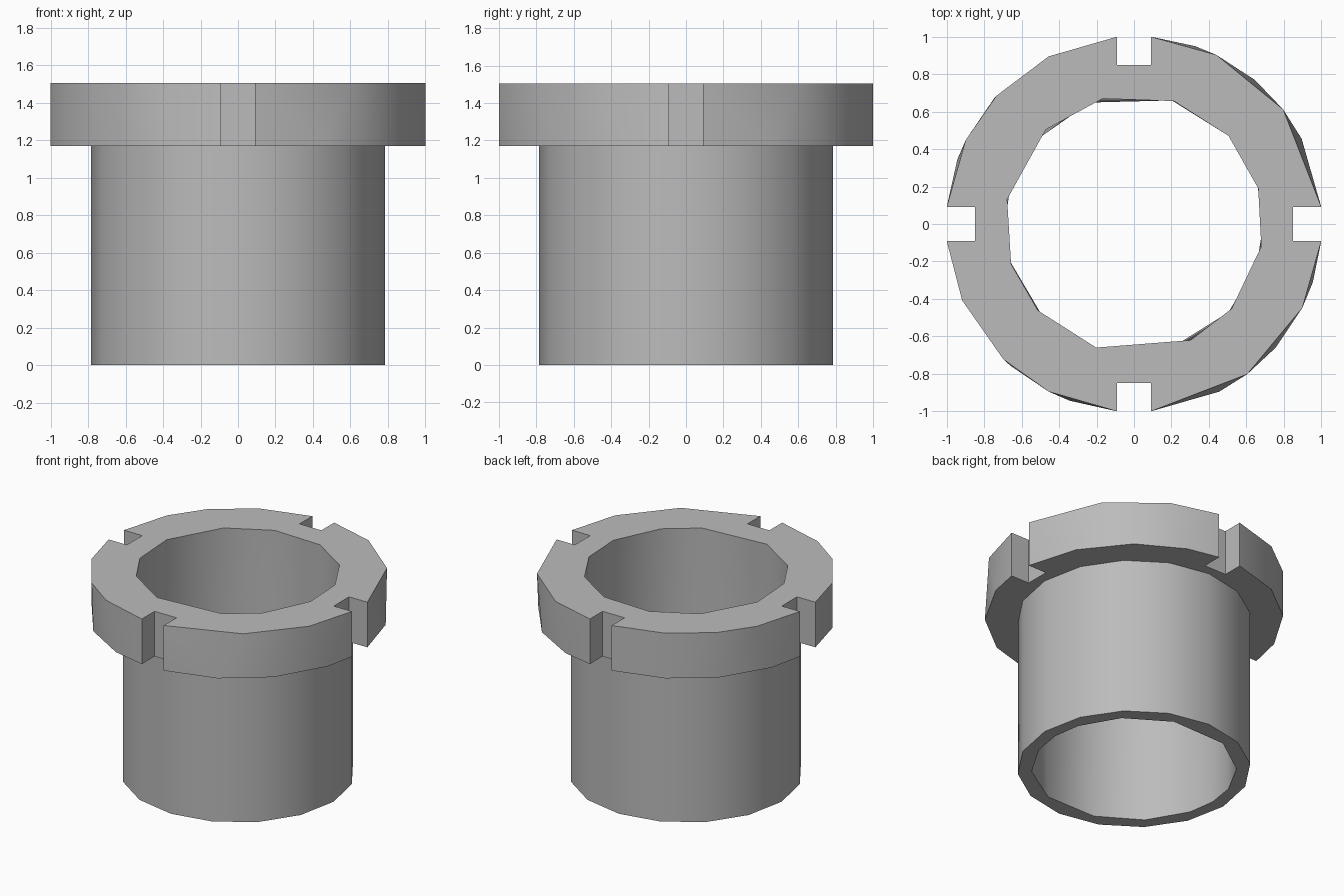
import bpy, bmesh
from math import cos, sin, radians

cube = bpy.data.objects.get("Cube")
if cube:
    bpy.data.objects.remove(cube, do_unlink=True)

FLANGE_R, TUBE_R, BORE_R = 1.004, 0.785, 0.69
FLANGE_Z, TOP_Z = 1.17, 1.505
SLOT_HALF, SLOT_FLOOR, SLOT_ANGLE = 0.09, 0.85, 5.15

bm = bmesh.new()


def ring(angles, radius, z):
    """Closed ring as (angle, vertex) pairs."""
    return [(a, bm.verts.new((radius * cos(radians(a)), radius * sin(radians(a)), z)))
            for a in angles]


def slotted_ring(angles, z):
    """Flange outline with four square slots cut into the rim."""
    points = [(a, FLANGE_R * cos(radians(a)), FLANGE_R * sin(radians(a))) for a in angles]
    for turn in range(0, 360, 90):
        c, s = cos(radians(turn)), sin(radians(turn))
        rim = FLANGE_R * cos(radians(SLOT_ANGLE))
        for side in (-1, 1):
            for key, depth in ((SLOT_ANGLE, rim), (SLOT_ANGLE / 2, SLOT_FLOOR)):
                y = side * SLOT_HALF
                points.append((turn + side * key, depth * c - y * s, depth * s + y * c))
    return [(a, bm.verts.new((x, y, z))) for a, x, y in sorted(points)]


def wall(low, high):
    """Join two rings by angle, with quads where their corners line up."""
    def at(r, i):
        return r[i % len(r)][0] + 360 * (i // len(r)), r[i % len(r)][1]
    i = j = 0
    while i < len(low) or j < len(high):
        a, b = at(low, i + 1)[0], at(high, j + 1)[0]
        step_low = i < len(low) and (j >= len(high) or a <= b + 0.01)
        step_high = j < len(high) and (i >= len(low) or b <= a + 0.01)
        face = [at(low, i)[1]]
        if step_low:
            face.append(at(low, i + 1)[1])
        if step_high:
            face.append(at(high, j + 1)[1])
        face.append(at(high, j)[1])
        bm.faces.new(face)
        i, j = i + step_low, j + step_high


def flat_ring(outer, inner):
    """Fill the flat area between two outlines at one height."""
    edges = []
    for r in (outer, inner):
        for k in range(len(r)):
            pair = (r[k - 1][1], r[k][1])
            edges.append(bm.edges.get(pair) or bm.edges.new(pair))
    bmesh.ops.triangle_fill(bm, use_beauty=True, use_dissolve=False, edges=edges)


# Outlines: slotted flange, plain tube and faceted bore
flange_low = slotted_ring([27, 50, 71, 117, 138, 160, 204, 229, 250, 297, 319, 342], FLANGE_Z)
flange_top = slotted_ring([37.5, 64, 117, 137, 153.5, 204, 226, 243, 307, 333.5], TOP_Z)
tube_angles = [k * 22.5 for k in range(16)]
tube_low = ring(tube_angles, TUBE_R, 0)
tube_top = ring(tube_angles, TUBE_R, FLANGE_Z)
bore_low = ring([-18, 0, 17, 43, 73, 110, 140, 163, 180, 197, 224, 253, 287, 317], BORE_R, 0)
bore_top = ring([-10, 16, 43, 72, 104, 133, 169, 198, 222, 253, 296, 319], BORE_R, TOP_Z)

# Walls and flat rings
wall(flange_low, flange_top)
wall(tube_low, tube_top)
wall(bore_low, bore_top)
flat_ring(flange_top, bore_top)
flat_ring(flange_low, tube_top)
flat_ring(tube_low, bore_low)
bmesh.ops.recalc_face_normals(bm, faces=bm.faces[:])

mesh = bpy.data.meshes.new("slotted_flange_sleeve")
bm.to_mesh(mesh)
bm.free()
sleeve = bpy.data.objects.new("slotted_flange_sleeve", mesh)
bpy.context.collection.objects.link(sleeve)

# Plain grey material
grey = bpy.data.materials.new("plain_grey")
grey.use_nodes = True
colour = (0.5, 0.5, 0.5, 1)
grey.diffuse_color = colour
grey.node_tree.nodes["Principled BSDF"].inputs["Base Color"].default_value = colour
mesh.materials.append(grey)

# Smooth round walls with crisp rims
bpy.ops.object.select_all(action="DESELECT")
sleeve.select_set(True)
bpy.context.view_layer.objects.active = sleeve
bpy.ops.object.shade_smooth_by_angle(angle=radians(40))
